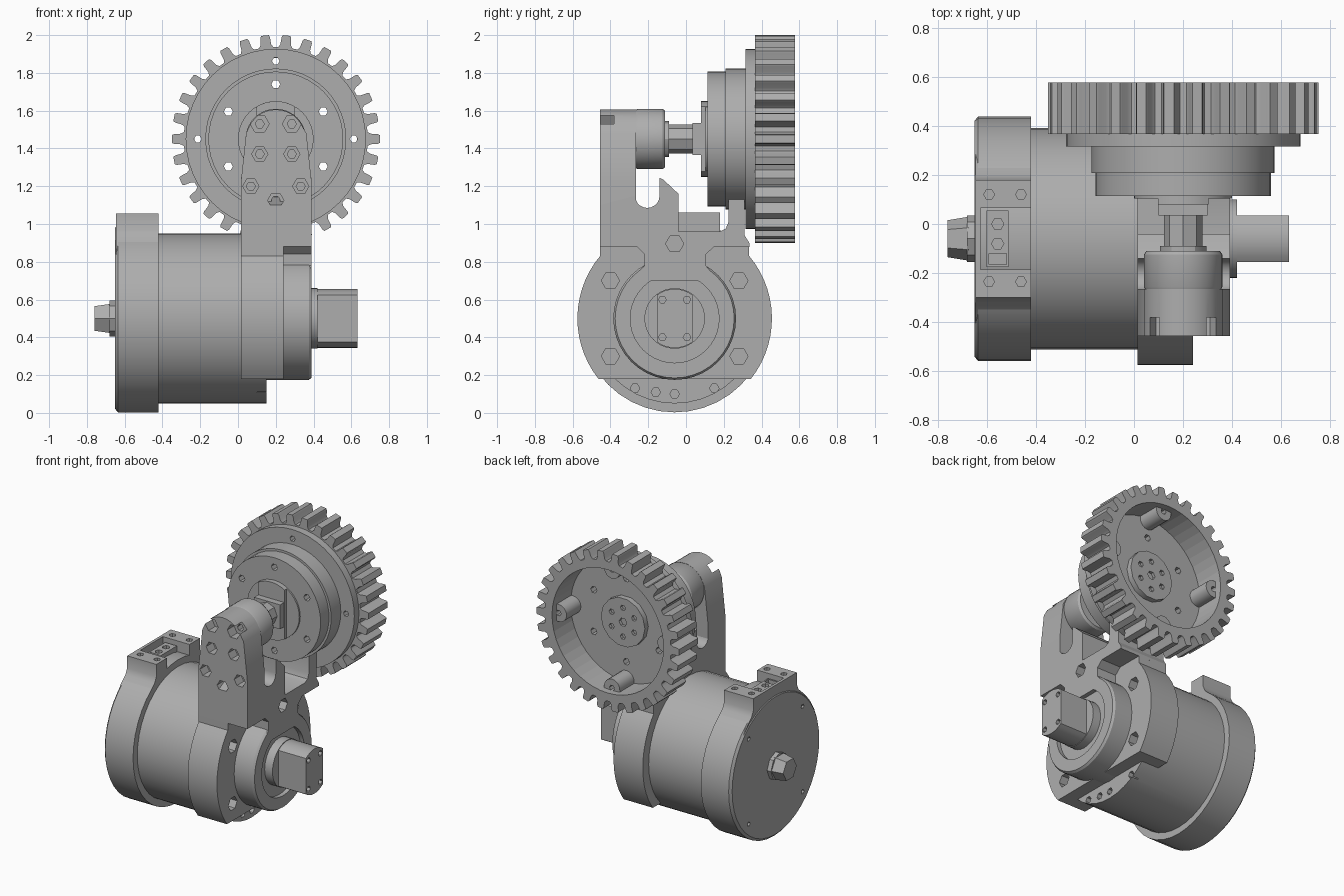
import bpy, bmesh
from math import sin, cos, pi, radians

if "Cube" in bpy.data.objects:
    bpy.data.objects.remove(bpy.data.objects["Cube"], do_unlink=True)

GREY = (0.42, 0.42, 0.42, 1)
metal = bpy.data.materials.new("machined grey")
metal.use_nodes = True
metal.diffuse_color = GREY
metal.node_tree.nodes["Principled BSDF"].inputs["Base Color"].default_value = GREY

MY, MZ = -0.06, 0.5      # motor axis, along x
PX, PZ = 0.2, 1.45       # pulley axis, along y
PLACE = {"X": lambda a, b, t: (t, a, b),
         "Y": lambda a, b, t: (a, t, b),
         "Z": lambda a, b, t: (a, b, t)}


def finish(name, bm, smooth=True):
    bmesh.ops.recalc_face_normals(bm, faces=bm.faces)
    mesh = bpy.data.meshes.new(name)
    bm.to_mesh(mesh)
    bm.free()
    mesh.materials.append(metal)
    obj = bpy.data.objects.new(name, mesh)
    bpy.context.collection.objects.link(obj)
    if smooth:
        select(obj)
        bpy.ops.object.shade_smooth_by_angle(angle=radians(30))
    return obj


def select(obj):
    bpy.ops.object.select_all(action="DESELECT")
    obj.select_set(True)
    bpy.context.view_layer.objects.active = obj


def prisms(name, outlines, axis, lo, hi, smooth=True):
    """Extrude one or more outlines along an axis."""
    bm = bmesh.new()
    for pts in outlines:
        low = [bm.verts.new(PLACE[axis](a, b, lo)) for a, b in pts]
        high = [bm.verts.new(PLACE[axis](a, b, hi)) for a, b in pts]
        bm.faces.new(low)
        bm.faces.new(high)
        for i in range(len(pts)):
            j = (i + 1) % len(pts)
            bm.faces.new((low[i], low[j], high[j], high[i]))
    return finish(name, bm, smooth)


def lathe(name, profile, axis, ca, cb, n=40):
    """Closed turned part from (radius, position) steps."""
    bm = bmesh.new()
    rings = [[bm.verts.new(PLACE[axis](a, b, t)) for a, b in arc(ca, cb, r, 0, 360, n)[:-1]]
             for r, t in profile]
    for p, q in zip(rings, rings[1:]):
        for i in range(n):
            j = (i + 1) % n
            bm.faces.new((p[i], p[j], q[j], q[i]))
    bm.faces.new(rings[0])
    bm.faces.new(rings[-1])
    return finish(name, bm)


def arc(ca, cb, r, start, end, n):
    return [(ca + r * cos(radians(start + (end - start) * i / n)),
             cb + r * sin(radians(start + (end - start) * i / n))) for i in range(n + 1)]


def rect(a0, a1, b0, b1):
    return [(a0, b0), (a1, b0), (a1, b1), (a0, b1)]


def discs(spots, r, n=6):
    return [arc(a, b, r, 0, 360, n)[:-1] for a, b in spots]


def cut(obj, outlines, axis, lo, hi):
    cutter = prisms("cutter", outlines, axis, lo, hi, False)
    cutter.hide_render = True
    mod = obj.modifiers.new("cut", "BOOLEAN")
    mod.operation, mod.solver, mod.object = "DIFFERENCE", "EXACT", cutter
    select(obj)
    bpy.ops.object.modifier_apply(modifier="cut")
    bpy.data.objects.remove(cutter, do_unlink=True)


# Motor body, rear cap and rear stub
body = lathe("motor_body", [(0.45, -0.45), (0.45, 0.15)], "X", MY, MZ)
cut(body, discs([(-0.27, 0.13), (-0.16, 0.11), (-0.06, 0.1), (0.15, 0.13)], 0.025), "X", 0.1, 0.2)
cap = lathe("rear_cap", [(0.48, -0.65), (0.497, -0.635), (0.497, -0.42)], "X", MY, MZ)
cut(cap, discs(arc(MY, MZ, 0.42, 45, 315, 3), 0.016), "X", -0.7, -0.6)
lathe("rear_collar", [(0.095, -0.68), (0.095, -0.64)], "X", MY, MZ, 8)
lathe("rear_stub", [(0.075, -0.76), (0.09, -0.67)], "X", MY, MZ, 6)

# Terminal block on the rear cap
half = [(0.24, 1.055), (0.24, 0.97), (0.26, 0.93), (0.31, 0.885), (0.38, 0.8)]
block = prisms("terminal_block",
               [[(MY + a, b) for a, b in half] + [(MY - a, b) for a, b in reversed(half)]],
               "X", -0.645, -0.42)
cut(block, [rect(-0.625, -0.4, -0.185, 0.065)], "Z", 0.97, 1.1)
cut(block, discs([(x, y) for x in (-0.59, -0.46) for y in (-0.235, 0.12)], 0.022), "Z", 1.0, 1.1)
connector = prisms("terminal_connector", [rect(-0.6, -0.51, -0.175, 0.055)], "Z", 0.95, 1.025)
cut(connector, [rect(-0.59, -0.52, -0.165, -0.12)] + discs([(-0.555, -0.08), (-0.555, 0)], 0.025),
    "Z", 1.0, 1.1)

# Bracket base plate with a flat foot
BOLTS = [(y, z) for y in (-0.4, 0.28) for z in (0.3, 0.7)]
plate = prisms("bracket_plate",
               [arc(MY, MZ, 0.515, 218.4, 140, 14) + [(-0.455, 0.9), (0.335, 0.9)]
                + arc(MY, MZ, 0.515, 40, -38.4, 14)], "X", 0.015, 0.24)
cut(plate, discs(BOLTS, 0.048), "X", 0.14, 0.3)
cut(plate, discs(BOLTS, 0.025), "X", 0, 0.2)

# Bracket web: round slot, hooked tooth, shelf and rear finger
web = prisms("bracket_web",
             [[(-0.455, 0.88), (-0.455, 1.1), (-0.27, 1.15)]
              + arc(-0.205, 1.15, 0.065, 180, 360, 10)
              + [(-0.14, 1.245), (-0.12, 1.235), (-0.04, 1.16), (-0.04, 0.96), (0.18, 0.96),
                 (0.21, 0.975), (0.225, 1.01), (0.225, 1.19), (0.31, 1.19), (0.31, 0.94),
                 (0.335, 0.9), (0.335, 0.88), (0.15, 0.88), (0.105, 0.84), (0.105, 0.78),
                 (0.17, 0.7), (-0.29, 0.7), (-0.22, 0.78), (-0.22, 0.84), (-0.26, 0.88)]],
             "X", 0.015, 0.39)
cut(web, discs([(-0.06, 0.895)], 0.048), "X", 0.28, 0.45)
prisms("bracket_shelf_pad", [rect(-0.05, 0.18, 0.94, 1.06)], "X", 0.015, 0.2)

# Upright arm with rounded nose and counterbored holes
arm = prisms("bracket_arm",
             [[(0.015, 0.9), (0.39, 0.9), (0.39, 1.22), (0.362, 1.48)]
              + arc(PX, PZ, 0.156, 25, 155, 14) + [(0.043, 1.48), (0.015, 1.22)]],
             "Y", -0.455, -0.265)
TOP_HOLES = [(PX + s * 0.085, 1.53) for s in (-1, 1)]
ARM_HOLES = [(PX + s * dx, z) for s in (-1, 1)
             for dx, z in ((0.085, 1.37), (0.132, 1.2), (0.132, 1.05))] + [(PX, 1.125)]
cut(arm, discs(TOP_HOLES, 0.05), "Y", -0.5, -0.38)
cut(arm, discs(ARM_HOLES, 0.043), "Y", -0.5, -0.38)
cut(arm, discs(TOP_HOLES + ARM_HOLES, 0.024), "Y", -0.4, -0.3)

# Output boss and flatted output shaft
lathe("output_boss", [(0.325, 0.1), (0.325, 0.375), (0.315, 0.39), (0.235, 0.39), (0.235, 0.36)],
      "X", MY, MZ)
lathe("output_collar", [(0.16, 0.3), (0.16, 0.42)], "X", MY, MZ)
shaft = prisms("output_shaft",
               [arc(MY, MZ, 0.156, 53, 127, 8) + arc(MY, MZ, 0.156, 233, 307, 8)],
               "X", 0.4, 0.632)
cut(shaft, discs([(MY + s * 0.065, MZ + t * 0.1) for s in (-1, 1) for t in (-1, 1)], 0.02),
    "X", 0.58, 0.7)

# Bearing, pulley shaft and hub
lathe("bearing", [(0.15, -0.275), (0.16, -0.255), (0.16, -0.125), (0.15, -0.11)], "Y", PX, PZ)
lathe("shaft_collar", [(0.095, -0.12), (0.095, -0.09)], "Y", PX, PZ, 12)
lathe("pulley_shaft", [(0.078, -0.1), (0.078, 0.05)], "Y", PX, PZ, 8)
prisms("hub_block", [rect(PX - 0.1, PX + 0.1, PZ - 0.085, PZ + 0.085)], "Y", 0.035, 0.1)
prisms("hub_bar", [arc(PX, PZ, 0.2, 59, 121, 8) + arc(PX, PZ, 0.2, 239, 301, 8)], "Y", 0.08, 0.12)
lathe("hub_disc", [(0.2, 0.104), (0.2, 0.12)], "Y", PX, PZ)

# Stepped pulley core
core = lathe("pulley_core", [(0.357, 0.115), (0.357, 0.208), (0.373, 0.208), (0.373, 0.315),
                             (0.477, 0.315), (0.477, 0.372)], "Y", PX, PZ, 48)
RIM_HOLES = [(PX + 0.413 * cos(k * pi / 2), PZ + 0.413 * sin(k * pi / 2)) for k in range(4)]
WEB_HOLES = arc(PX, PZ, 0.29, 30, 330, 5)
cut(core, discs(WEB_HOLES, 0.024) + discs(RIM_HOLES, 0.02), "Y", 0, 0.6)

# Toothed rim, hollow from the back
TEETH = 30
TOOTH = [(-4.4, 0.487), (-3.2, 0.503), (-2.7, 0.54), (-2.1, 0.551),
         (2.1, 0.551), (2.7, 0.54), (3.2, 0.503), (4.4, 0.487)]
outline = []
for k in range(TEETH):
    for da, r in TOOTH:
        a = radians((k + 0.5) * 360 / TEETH + 90 + da)
        outline.append((PX + r * cos(a), PZ + r * sin(a)))
rim = prisms("toothed_rim", [outline], "Y", 0.366, 0.577)
cut(rim, discs([(PX, PZ)], 0.43, 48), "Y", 0.3, 0.6)

# Four screw lugs inside the rim
for k in range(4):
    c, s = cos(k * pi / 2), sin(k * pi / 2)
    local = [(0.445, -0.06)] + arc(0.41, 0, 0.06, 270, 90, 8) + [(0.445, 0.06)]
    lug = prisms("rim_lug", [[(PX + u * c - v * s, PZ + u * s + v * c) for u, v in local]],
                 "Y", 0.36, 0.53)
    cut(lug, discs([RIM_HOLES[k]], 0.02), "Y", 0.3, 0.6)

# Raised rear hub
rear = lathe("rear_hub", [(0.17, 0.36), (0.17, 0.41)], "Y", PX, PZ, 14)
cut(rear, discs(arc(PX, PZ, 0.1, 30, 330, 5), 0.02) + discs([(PX, PZ)], 0.03), "Y", 0.39, 0.5)
